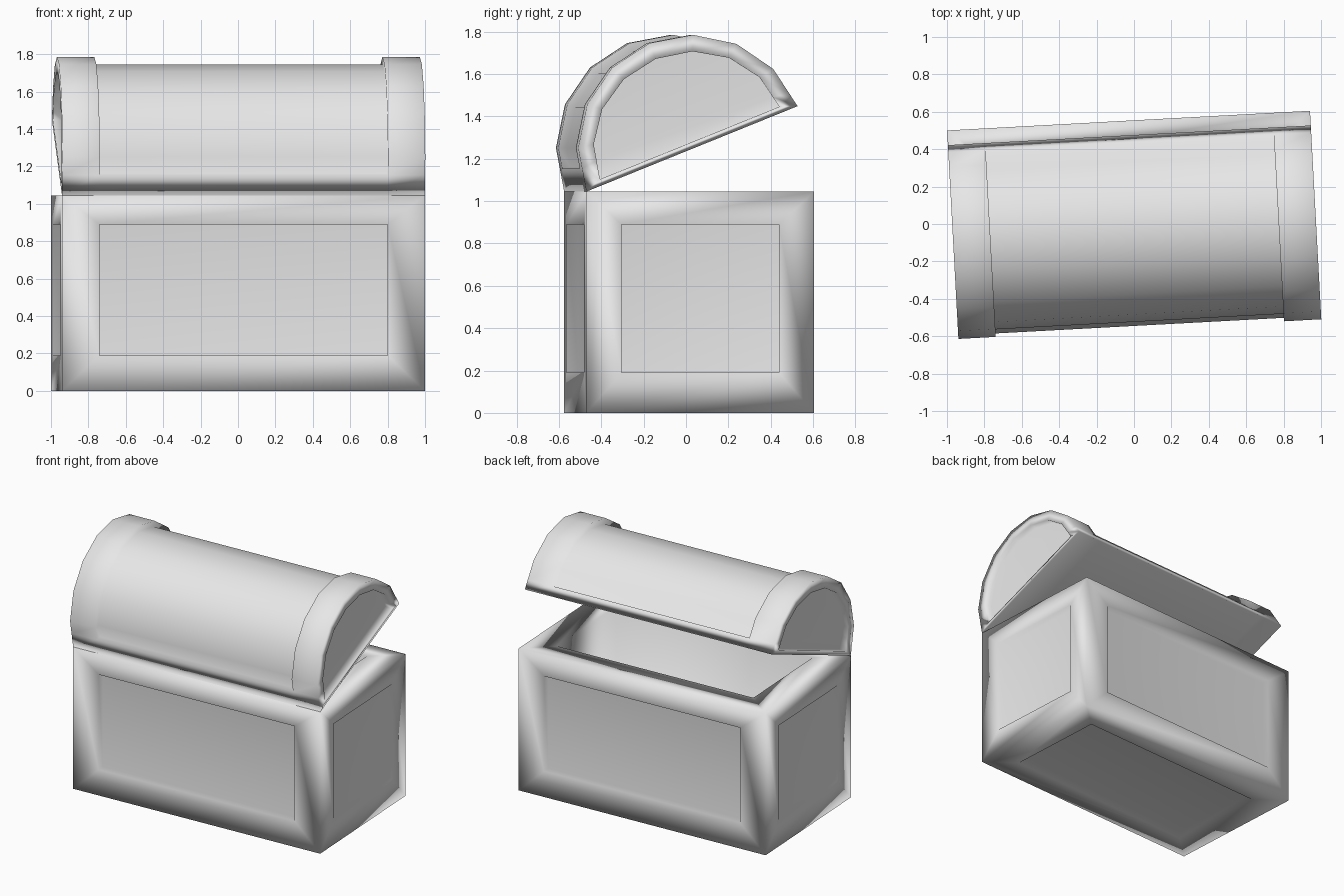
import bpy
import bmesh
from math import cos, sin, pi, radians
from mathutils import Matrix, Vector

cube = bpy.data.objects.get("Cube")
if cube:
    bpy.data.objects.remove(cube, do_unlink=True)

WIDTH, DEPTH, HEIGHT = 1.943, 1.077, 1.045
RADIUS = DEPTH / 2
BAND = 0.2            # frame width at the two ends
RECESS = 0.055        # depth of the sunken panels
PLACE = Matrix.Translation((0, 0.015, 0)) @ Matrix.Rotation(radians(3.1), 4, "Z")

grey = bpy.data.materials.new("plain_grey")
grey.use_nodes = True
grey.diffuse_color = (0.8, 0.8, 0.8, 1)
grey.node_tree.nodes["Principled BSDF"].inputs["Base Color"].default_value = (0.8, 0.8, 0.8, 1)


def step(bm, faces, move):
    """Replace a region by a moved copy, joined to the old border by walls."""
    region = set(faces)
    copies = {v: bm.verts.new(move(v.co)) for f in faces for v in f.verts}
    made = [bm.faces.new([copies[v] for v in f.verts]) for f in faces]
    for f in faces:
        for loop in f.loops:
            if sum(n in region for n in loop.edge.link_faces) == 1:
                a, b = loop.vert, loop.link_loop_next.vert
                bm.faces.new((a, b, copies[b], copies[a]))
    bmesh.ops.delete(bm, geom=list(faces), context="FACES")
    return made


def finish(bm, name, matrix):
    """Turn the bmesh into a softly shaded object."""
    bmesh.ops.recalc_face_normals(bm, faces=bm.faces)
    for f in bm.faces:
        f.smooth = True
    mesh = bpy.data.meshes.new(name)
    bm.to_mesh(mesh)
    bm.free()
    mesh.materials.append(grey)
    obj = bpy.data.objects.new(name, mesh)
    bpy.context.collection.objects.link(obj)
    obj.matrix_world = matrix
    soft = obj.modifiers.new("soft_normals", "WEIGHTED_NORMAL")
    soft.mode = "FACE_AREA"
    soft.keep_sharp = False
    return obj


# Chest body: framed panels on every side, open cavity on top
bm = bmesh.new()
bmesh.ops.create_cube(bm, size=1)
bmesh.ops.scale(bm, vec=(WIDTH, DEPTH, HEIGHT), verts=bm.verts)
bmesh.ops.translate(bm, vec=(0, 0, HEIGHT / 2), verts=bm.verts)
bm.normal_update()
for face in list(bm.faces):
    n = face.normal.copy()

    def framed(co):
        inner = Vector((co.x * 0.794, co.y * 0.69, 0.54 + (co.z - HEIGHT / 2) * 0.67))
        return Vector(c if abs(k) > 0.5 else i for c, i, k in zip(co, inner, n))

    depth = 0.92 if n.z > 0.5 else RECESS
    panel = step(bm, [face], framed)
    step(bm, panel, lambda co: co - n * depth)
finish(bm, "chest_body", PLACE)

# Lid: half barrel, hinge line at the local origin
arc = [(RADIUS - RADIUS * cos(i * pi / 8), RADIUS * sin(i * pi / 8)) for i in range(9)]


def between(a, b, t):
    return tuple(p + (q - p) * t for p, q in zip(a, b))


# Extra points where the top panel begins and ends
arc.insert(1, between(arc[0], arc[1], 0.53))
arc.insert(-1, between(arc[-1], arc[-2], 0.33))
last = len(arc) - 1

bm = bmesh.new()
half = WIDTH / 2
stations = (-half, -half + BAND, half - BAND, half)
rings = [[bm.verts.new((x, y, z)) for y, z in arc] for x in stations]
top_panel = []
for s, (a, b) in enumerate(zip(rings, rings[1:])):
    for i in range(last):
        f = bm.faces.new((a[i], b[i], b[i + 1], a[i + 1]))
        if s == 1 and 0 < i < last - 1:
            top_panel.append(f)
    bm.faces.new((a[last], b[last], b[0], a[0]))
ends = [bm.faces.new(rings[0]), bm.faces.new(rings[-1][::-1])]

# Sunken panel over the curved top
step(bm, top_panel, lambda co: Vector((co.x, RADIUS + (co.y - RADIUS) * 0.925, co.z * 0.925)))

# Sunken arched panel at each end
for f, side in zip(ends, (-1, 1)):
    inner = step(bm, [f], lambda co: Vector(
        (co.x, RADIUS + (co.y - RADIUS) * 0.85, 0.03 + co.z * 0.796)))
    step(bm, inner, lambda co: co - Vector((side * RECESS, 0, 0)))

hinge = Matrix.Translation((0, -DEPTH / 2, HEIGHT)) @ Matrix.Rotation(radians(22), 4, "X")
finish(bm, "chest_lid", PLACE @ hinge)
